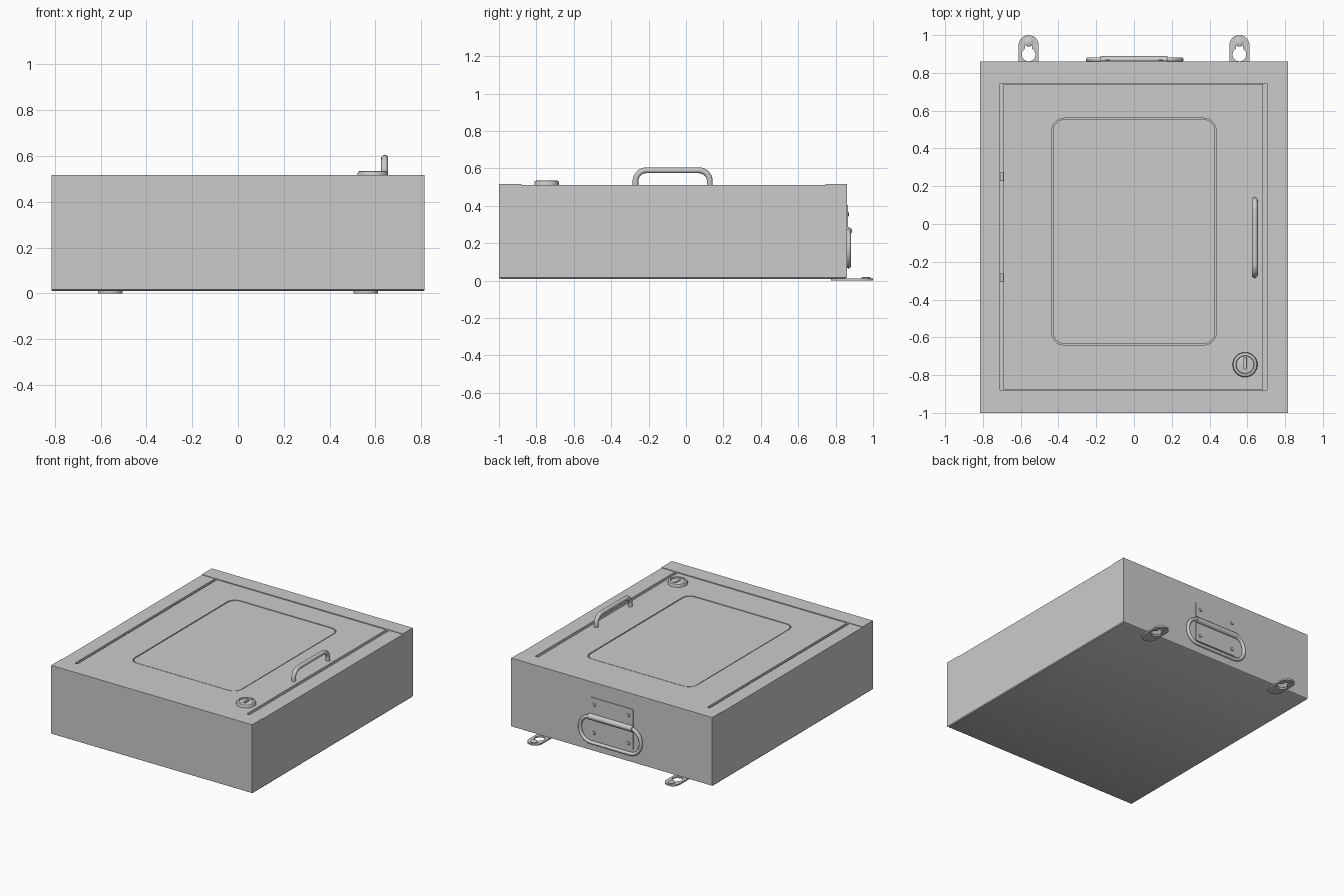
import bpy, bmesh
from math import sin, cos, pi, asin, radians
from mathutils import Matrix

if "Cube" in bpy.data.objects:
    bpy.data.objects.remove(bpy.data.objects["Cube"])


def add_mesh(name, bm):
    bmesh.ops.remove_doubles(bm, verts=bm.verts, dist=1e-5)
    bmesh.ops.recalc_face_normals(bm, faces=bm.faces)
    me = bpy.data.meshes.new(name)
    bm.to_mesh(me)
    bm.free()
    ob = bpy.data.objects.new(name, me)
    bpy.context.collection.objects.link(ob)
    return ob


def loft(name, rings):
    """Skin a list of point rings and cap both ends."""
    bm = bmesh.new()
    vs = [[bm.verts.new(p) for p in ring] for ring in rings]
    n = len(vs[0])
    for a, b in zip(vs, vs[1:]):
        for i in range(n):
            bm.faces.new((a[i], a[(i + 1) % n], b[(i + 1) % n], b[i]))
    bm.faces.new(vs[0])
    bm.faces.new(vs[-1])
    return add_mesh(name, bm)


def rect(x0, x1, y0, y1, z):
    return [(x0, y0, z), (x1, y0, z), (x1, y1, z), (x0, y1, z)]


def arc(cx, cy, r, a0, a1, n):
    return [(cx + r * cos(a0 + (a1 - a0) * i / n), cy + r * sin(a0 + (a1 - a0) * i / n))
            for i in range(n + 1)]


def round_rect(cx, cy, hw, hh, r, n=8):
    pts = []
    for k, (sx, sy) in enumerate(((1, 1), (-1, 1), (-1, -1), (1, -1))):
        pts += arc(cx + sx * (hw - r), cy + sy * (hh - r), r, k * pi / 2, (k + 1) * pi / 2, n)
    return pts


def curve_mesh(name, loops, dims='2D', cyclic=True, extrude=0, bevel=0, matrix=Matrix()):
    """Filled flat plate (with holes) or round tube, turned into a mesh."""
    cu = bpy.data.curves.new(name, 'CURVE')
    cu.dimensions = dims
    cu.extrude, cu.bevel_depth, cu.bevel_resolution = extrude, bevel, 4
    cu.use_fill_caps = True
    if dims == '2D':
        cu.fill_mode = 'BOTH'
    else:
        cu.fill_mode = 'FULL'
    for loop in loops:
        sp = cu.splines.new('POLY')
        sp.points.add(len(loop) - 1)
        for p, co in zip(sp.points, loop):
            p.co = (co[0], co[1], co[2] if len(co) > 2 else 0, 1)
        sp.use_cyclic_u = cyclic
    tmp = bpy.data.objects.new(name + "_tmp", cu)
    bpy.context.collection.objects.link(tmp)
    me = tmp.evaluated_get(bpy.context.evaluated_depsgraph_get()).to_mesh()
    bm = bmesh.new()
    bm.from_mesh(me)
    bpy.data.objects.remove(tmp)
    bm.transform(matrix)
    return add_mesh(name, bm)


def plate(name, loops, z0, z1):
    return curve_mesh(name, loops, extrude=(z1 - z0) / 2,
                      matrix=Matrix.Translation((0, 0, (z0 + z1) / 2)))


def lathe(name, profile, matrix, n=32):
    rings = [[matrix @ Matrix.Translation((r * cos(2 * pi * i / n), r * sin(2 * pi * i / n), z)).to_translation()
              for i in range(n)] for r, z in profile]
    return loft(name, rings)


T = Matrix.Translation

# Cabinet: outer shell, door opening and hollow inside
loft("cabinet_body", [
    rect(-.81, .81, -.99, .85, .01), rect(-.815, .815, -1, .86, .016),
    rect(-.815, .815, -1, .86, .512), rect(-.71, .705, -.88, .745, .512),
    rect(-.71, .705, -.88, .745, .47), rect(-.795, .795, -.98, .84, .47),
    rect(-.795, .795, -.98, .84, .03)])

# Raised front and back flanges
for name, y0, y1 in (("front_flange", -1, -.88), ("back_flange", .745, .86)):
    loft(name, [rect(-.815, .815, y0, y1, .505), rect(-.815, .815, y0, y1, .516)])

# Door with an embossed centre panel
outline = [p[:2] for p in rect(-.69, .682, -.876, .741, 0)]
plate("door", [outline, round_rect(0, -.04, .435, .6, .065)], .48, .512)
plate("door_panel", [round_rect(0, -.04, .429, .594, .06)], .48, .5105)

# Hinge knuckles in the left gap
for i, y in enumerate((.25, -.285)):
    lathe(f"hinge_{i}", [(.012, -.022), (.012, .022)],
          T((-.7, y, .495)) @ Matrix.Rotation(pi / 2, 4, 'X'), 16)

# Door pull
y0, y1, zt, r = -.27, .127, .59, .058
side = [(y0, .5)] + arc(y0 + r, zt - r, r, pi, pi / 2, 8) + arc(y1 - r, zt - r, r, pi / 2, 0, 8) + [(y1, .5)]
curve_mesh("door_pull", [[(.64, y, z) for y, z in side]], '3D', False, bevel=.0155)

# Lock with key slot
lock = lathe("lock", [(.066, .505), (.066, .525), (.062, .532), (.055, .535), (.049, .535),
                      (.046, .529), (.04, .531)], T((.588, -.745, 0)), 40)
cutter = plate("lock_slot_cutter", [round_rect(.588, -.738, .008, .032, .0079, 5)], .52, .55)
cutter.hide_render = True
cutter.hide_set(True)
mod = lock.modifiers.new("slot", 'BOOLEAN')
mod.operation, mod.object, mod.solver = 'DIFFERENCE', cutter, 'EXACT'

# Carrying handle on the back: plate, knuckle, swinging loop, screws
upright = Matrix.Rotation(pi / 2, 4, 'X')
curve_mesh("carry_plate", [round_rect(0, .255, .178, .15, .012)], extrude=.004,
           matrix=T((0, .862, 0)) @ upright)
lathe("carry_knuckle", [(.021, -.178), (.021, .178)],
      T((0, .868, .265)) @ Matrix.Rotation(pi / 2, 4, 'Y'), 24)
curve_mesh("carry_loop", [[(x, .87, z) for x, z in round_rect(.004, .172, .246, .094, .088, 10)]],
           '3D', True, bevel=.0125)
facing_back = Matrix.Rotation(-pi / 2, 4, 'X')
for i, (x, z) in enumerate(((-.14, .355), (.14, .355), (-.14, .15), (.14, .15))):
    lathe(f"carry_screw_{i}", [(.013, 0), (.013, .003), (.009, .007), (.003, .008)],
          T((x, .864, z)) @ facing_back, 16)

# Wall mounting lugs with keyholes and screws
th = asin(.018 / .036)
for name, s in (("left", -1), ("right", 1)):
    x = s * .558
    hole = arc(x, .965, .018, 0, pi, 10) + arc(x, .897, .036, pi / 2 + th, 2.5 * pi - th, 24)
    plate(name + "_lug", [round_rect(x, .8875, .053, .1125, .0525, 10), hole], 0, .011)
    lathe(name + "_lug_screw", [(.016, .003), (.024, .011), (.024, .016), (.018, .02)],
          T((x, .963, 0)), 20)

# Smooth round parts, keep edges sharp
bpy.ops.object.select_all(action='DESELECT')
for ob in bpy.context.scene.objects:
    if ob.type == 'MESH' and not ob.hide_render:
        ob.select_set(True)
        bpy.context.view_layer.objects.active = ob
bpy.ops.object.shade_smooth_by_angle(angle=radians(35))
